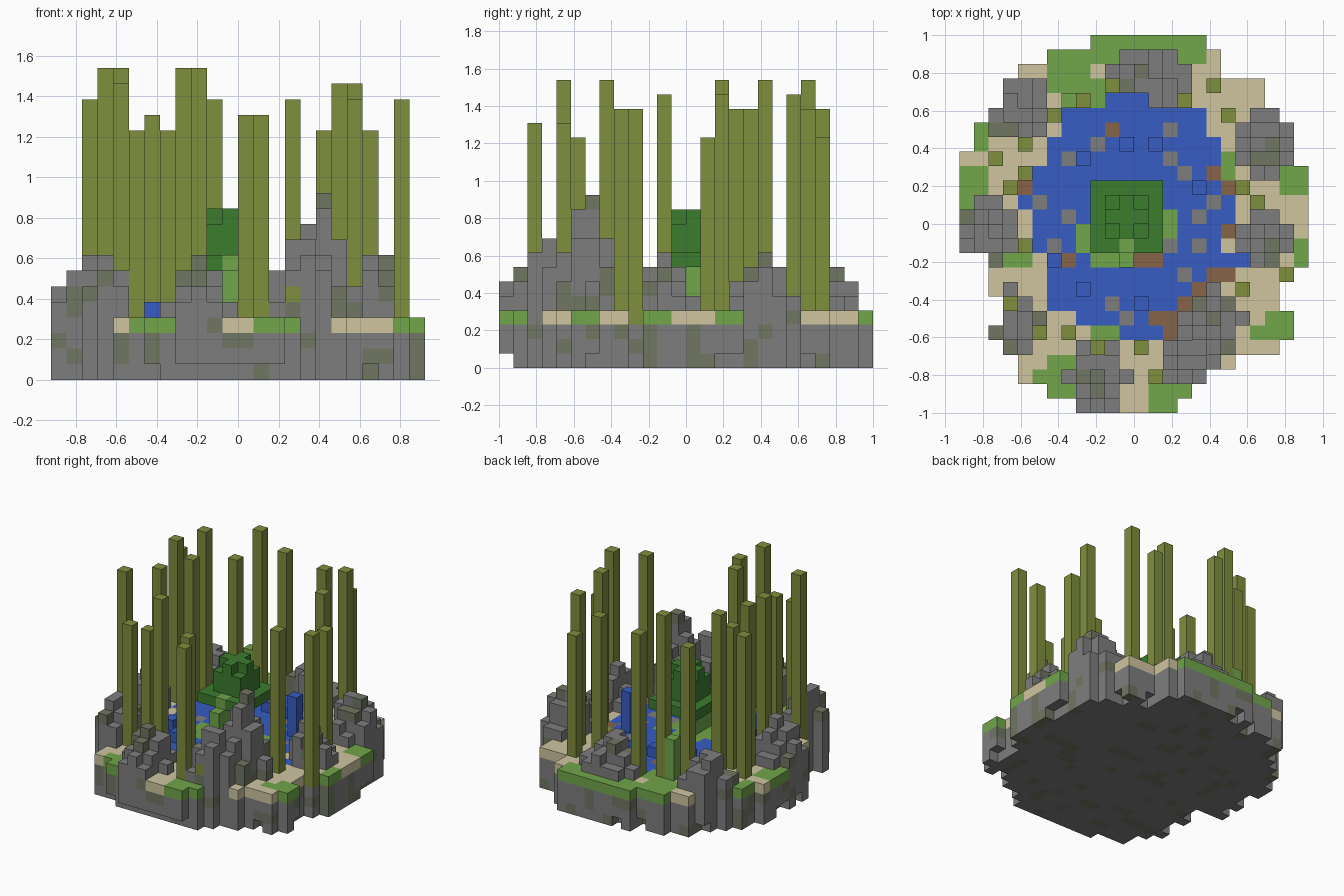
import bpy, bmesh, math, random
from mathutils import Vector, noise

random.seed(4)
U = 1 / 13  # edge of one block

old = bpy.data.objects.get("Cube")
if old:
    bpy.data.objects.remove(old, do_unlink=True)


def make_material(name, r, g, b):
    m = bpy.data.materials.new(name)
    m.use_nodes = True
    colour = [(c / 255) ** 2.2 for c in (r, g, b)] + [1]
    m.diffuse_color = colour
    m.node_tree.nodes["Principled BSDF"].inputs["Base Color"].default_value = colour
    return m


MATS = {name: make_material(name, *rgb) for name, rgb in {
    "stone": (125, 125, 125), "mossy stone": (111, 117, 99), "sand": (207, 196, 159),
    "grass": (112, 164, 76), "leaves": (63, 123, 50), "water": (58, 93, 194),
    "reed": (126, 141, 64), "dirt": (134, 99, 73)}.items()}
BLOCKS = {}  # (i, j, k) -> (part, colour)


def column(part, i, j, low, high, colour):
    for k in range(low, high):
        c = colour(i, j, k) if callable(colour) else colour
        BLOCKS[i, j, k] = (part, c)


def rock_colour(i, j, k):
    n = noise.noise(Vector((i * .57 + 5, j * .57, k * .57)))
    return "mossy stone" if n > .27 else "stone"


def near(i, j, blobs):
    return any(math.hypot(i + .5 - x, j + .5 - y) < r for x, y, r in blobs)


# island and pond outlines: first and last column of each row, front to back
ISLAND = [(-4, 3), (-6, 4), (-8, 5), (-8, 7), (-9, 10), (-10, 11), (-9, 11),
          (-9, 10), (-10, 10), (-10, 11), (-10, 12), (-12, 12), (-12, 12),
          (-12, 12), (-12, 12), (-12, 12), (-12, 12), (-12, 11), (-11, 11),
          (-11, 11), (-10, 10), (-9, 9), (-9, 9), (-8, 6), (-6, 6), (-3, 5)]
POND = [(-1, 3), (-4, 2), (-6, 4), (-6, 4), (-6, 6), (-6, 8), (-7, 6), (-7, 6),
        (-7, 7), (-8, 7), (-8, 6), (-7, 6), (-6, 6), (-6, 6), (-5, 5), (-5, 5), (-2, 1)]
GRASS = [(1, 12.5, 4), (-4.5, 11, 2), (-11, 2.5, 1.3), (-10.5, 6.5, 1.2),
         (11, 3.5, 1.7), (11.5, -2, 1.1), (10.5, -7, 1.5), (8.5, -7.5, .8),
         (2.5, -12.5, 1.6), (-5, -11, 2), (-2, -8, 1.4), (-8, -2.5, .9),
         (5.5, 4, 1.3), (-3, 8.5, 1.2), (3, 11, 1.5)]
DIRT = [(-2, 6), (-8, 2), (6, 2), (5, 3), (6, -1), (0, -3), (1, -3), (-5, -3),
        (5, -4), (6, -4), (4, -5), (3, -6), (2, -7), (1, -7), (2, -8)]
PEBBLES = [(-6, -2), (-5, 4), (-3, 5), (2, 6), (2, 4), (-5, 0), (2, -2), (-1, -7),
           (4, 0), (4, -2), (5, 1), (-2, -6), (3, 3), (-7, 1), (3, -4)]

ground = {(i, r - 13) for r, (a, b) in enumerate(ISLAND) for i in range(a, b)}
pond = {(i, r - 8) for r, (a, b) in enumerate(POND) for i in range(a, b)}

for i, j in sorted(ground):
    rim = any((i + a, j + b) not in ground for a, b in ((1, 0), (-1, 0), (0, 1), (0, -1)))
    cut = 1 if rim and (j == -13 or random.random() < .2) else 0
    column("island_base", i, j, cut, 3, rock_colour)
    if (i, j) in DIRT:
        column("dirt_bank", i, j, 3, 4, "dirt")
    elif (i, j) in pond:
        column("pond", i, j, 3, 4, "stone" if (i, j) in PEBBLES else "water")
    else:
        column("shore", i, j, 3, 4, "grass" if near(i, j, GRASS) else "sand")

# raised water blocks and a small spring
for i, j in [(-6, -3), (-4, 4), (-1, 5), (1, 5), (-4, -5), (0, -6)]:
    column("pond", i, j, 4, 5, "water")
column("pond", 4, 2, 4, 8, "water")

# rock piles: centre, radii, peak height in blocks
for x, y, rx, ry, peak in [(-8.3, -7, 2, 2.6, 8.4), (-2.5, -10.4, 2.1, 2.8, 8.2),
                           (5.4, -6.7, 2.2, 2.5, 12.2), (4.2, -9.5, 2.3, 2, 9.2),
                           (8.8, -1.3, 2.1, 2, 8.3), (9, 5.5, 2.3, 2.2, 8.3),
                           (1, 9.6, 2.7, 2.6, 7.4), (-8.2, 8, 2.3, 2.4, 7.4),
                           (-9.7, -.5, 2.1, 2.2, 8.2)]:
    for i, j in sorted(ground - pond - set(DIRT)):
        d = math.hypot((i + .5 - x) / rx, (j + .5 - y) / ry)
        if d < 1:
            top = peak - (peak - 4) * max(0, d - .2) + random.uniform(-1.2, .4) * d
            column("rock_piles", i, j, 3, max(5, round(top)), rock_colour)

# leafy stepped crown over the water, with grass and a trunk beneath
for i in range(-3, 2):
    for j in range(-2, 3):
        a, b = abs(i + 1), abs(j)
        if j < 0 or a + b < 2:
            column("islet", i, j, 3, 4, "grass")
        top = 11 if a + b < 2 else 10 if max(a, b) < 2 else 8
        column("leafy_crown", i, j, 7, top, "leaves")
for i, j in [(2, -1), (2, 0), (-4, -2), (-4, -1), (-3, -3), (-2, -3)]:
    column("islet", i, j, 3, 4, "grass")
for j in (-3, -1, 0):
    column("trunk", -1, j, 3, 7, "grass")
column("trunk", -1, -2, 4, 8, "grass")
column("grass_pillar", -5, 8, 3, 8, "grass")

# tall reeds: column, row, height in blocks
for i, j, top in [(-8, 5, 20), (-8, 3, 18), (-10, 4, 18), (-9, 2, 20), (-8, -2, 19),
                  (-9, -6, 20), (-7, -8, 16), (-5, -8, 16), (-3, -9, 20), (0, -9, 17),
                  (1, -11, 17), (7, -5, 18), (10, -4, 18), (8, 1, 16), (7, 2, 19),
                  (6, 7, 19), (5, 9, 16), (3, 8, 18), (-2, 9, 18), (-4, 8, 20),
                  (-6, 7, 17)]:
    column("reeds", i, j, 3, top, "reed")
column("reeds", 3, -11, 5, 6, "reed")

# outer faces of a unit block: outward step and corner offsets
FACES = {(1, 0, 0): "100 110 111 101", (-1, 0, 0): "000 001 011 010",
         (0, 1, 0): "010 011 111 110", (0, -1, 0): "000 100 101 001",
         (0, 0, 1): "001 101 111 011", (0, 0, -1): "000 010 110 100"}


def build(part):
    cells = {p: c for p, (name, c) in BLOCKS.items() if name == part}
    colours = sorted(set(cells.values()))
    bm = bmesh.new()
    for p, c in cells.items():
        for step, corners in FACES.items():
            if tuple(a + b for a, b in zip(p, step)) in BLOCKS:
                continue
            verts = [bm.verts.new([(a + int(o)) * U for a, o in zip(p, q)])
                     for q in corners.split()]
            bm.faces.new(verts).material_index = colours.index(c)
    bmesh.ops.remove_doubles(bm, verts=bm.verts, dist=U / 50)
    bmesh.ops.dissolve_limit(bm, angle_limit=.01, verts=bm.verts, edges=bm.edges,
                             delimit={'MATERIAL'})
    mesh = bpy.data.meshes.new(part)
    bm.to_mesh(mesh)
    bm.free()
    for c in colours:
        mesh.materials.append(MATS[c])
    bpy.context.collection.objects.link(bpy.data.objects.new(part, mesh))


for part in sorted({name for name, _ in BLOCKS.values()}):
    build(part)
